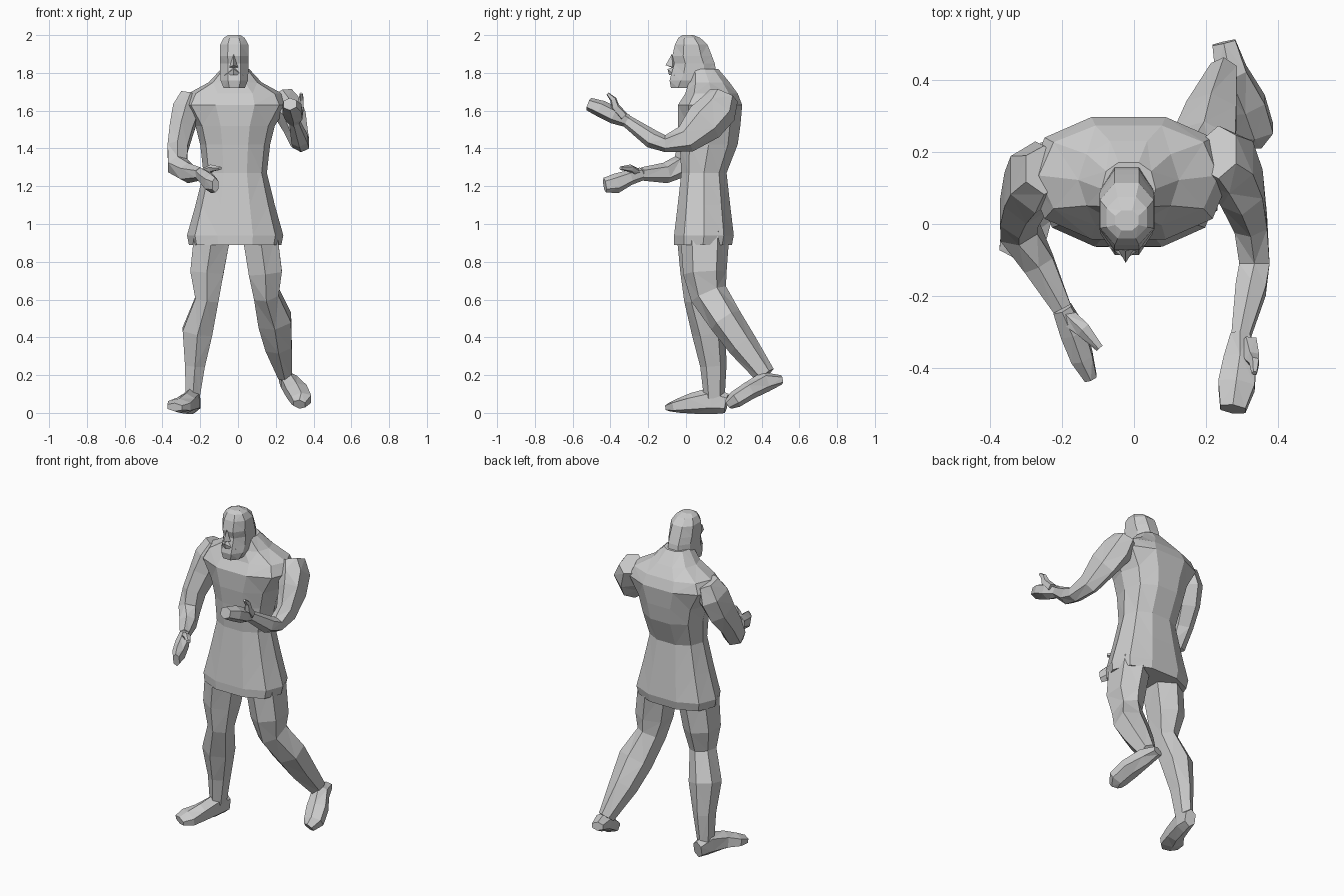
import bpy, bmesh
from math import cos, sin, tau
from mathutils import Vector

default_cube = bpy.data.objects.get("Cube")
if default_cube:
    bpy.data.objects.remove(default_cube, do_unlink=True)

# Single plain clay colour
clay = bpy.data.materials.new("clay grey")
clay.use_nodes = True
grey = (0.6, 0.6, 0.6, 1)
clay.diffuse_color = grey
clay.node_tree.nodes["Principled BSDF"].inputs["Base Color"].default_value = grey


def finish(name, bm):
    """Turn a bmesh into a flat shaded object with outward normals."""
    bmesh.ops.recalc_face_normals(bm, faces=bm.faces[:])
    mesh = bpy.data.meshes.new(name)
    bm.to_mesh(mesh)
    bm.free()
    mesh.materials.append(clay)
    obj = bpy.data.objects.new(name, mesh)
    bpy.context.collection.objects.link(obj)
    return obj


def power(value, exponent):
    return abs(value) ** exponent * (1 if value >= 0 else -1)


def ring(bm, centre, side, other, sides, turn, square):
    """Add one squarish ring spanned by two half-axis vectors."""
    verts = []
    for i in range(sides):
        angle = tau * (i + turn) / sides
        offset = side * power(cos(angle), square) + other * power(sin(angle), square)
        verts.append(bm.verts.new(centre + offset))
    return verts


def skin(name, bm, rings):
    """Bridge consecutive rings and cap both ends."""
    for low, high in zip(rings, rings[1:]):
        count = len(low)
        for i in range(count):
            j = (i + 1) % count
            bm.faces.new((low[i], low[j], high[j], high[i]))
    bm.faces.new(rings[0])
    bm.faces.new(rings[-1])
    bmesh.ops.triangulate(bm, faces=[f for f in bm.faces if len(f.verts) == 4],
                          quad_method="SHORT_EDGE")
    return finish(name, bm)


def stack(name, levels, x, sides, turn, square):
    """Body form from level rings: z, front y, back y, half width."""
    bm = bmesh.new()
    rings = []
    for z, front, back, width in levels:
        centre = Vector((x, (front + back) / 2, z))
        depth = Vector((0, (back - front) / 2, 0))
        rings.append(ring(bm, centre, Vector((width, 0, 0)), depth, sides, turn, square))
    return skin(name, bm, rings)


def limb(name, stations, sides=6, turn=0.5, square=0.9):
    """Limb along a path: x, y, z, half width, half depth."""
    bm = bmesh.new()
    points = [Vector(s[:3]) for s in stations]
    rings = []
    for i, (point, station) in enumerate(zip(points, stations)):
        ahead = points[min(i + 1, len(points) - 1)]
        behind = points[max(i - 1, 0)]
        along = (ahead - behind).normalized()
        side = Vector((1, 0, 0))
        side = (side - along * side.dot(along)).normalized()
        other = along.cross(side)
        rings.append(ring(bm, point, side * station[3], other * station[4],
                          sides, turn, square))
    return skin(name, bm, rings)


def wedge(name, corners):
    """Small solid wrapped round a few corners."""
    bm = bmesh.new()
    for corner in corners:
        bm.verts.new(corner)
    bmesh.ops.convex_hull(bm, input=bm.verts[:])
    return finish(name, bm)


# Tunic, chest and sloping shoulders
stack("tunic_torso", [
    (.89, -.07, .25, .245),
    (.94, -.07, .26, .255),
    (1.1, -.05, .24, .21),
    (1.27, -.03, .22, .168),
    (1.42, -.04, .28, .185),
    (1.52, -.05, .295, .21),
    (1.63, -.05, .305, .28),
    (1.69, -.01, .28, .25),
    (1.75, .01, .235, .14),
    (1.82, .02, .175, .075),
], x=-.015, sides=10, turn=0, square=.85)

# Bearded head
stack("head", [
    (1.72, -.085, .06, .06),
    (1.76, -.095, .14, .078),
    (1.8, -.085, .17, .08),
    (1.85, -.07, .16, .08),
    (1.89, -.08, .145, .082),
    (1.95, -.065, .12, .08),
    (1.985, -.045, .08, .06),
    (2, -.02, .04, .035),
], x=-.02, sides=8, turn=.5, square=.9)
wedge("nose", [(-.045, -.07, 1.83), (.0, -.07, 1.83),
               (-.023, -.108, 1.84), (-.023, -.075, 1.9), (-.023, -.05, 1.82)])
wedge("moustache", [(-.075, -.06, 1.785), (.03, -.06, 1.785),
                    (-.023, -.098, 1.82), (-.023, -.07, 1.83), (-.023, -.09, 1.79)])

# Legs: the right one planted, the left one trailing
limb("right_leg", [
    (-.135, .08, .95, .11, .13),
    (-.165, .08, .74, .1, .11),
    (-.165, .07, .6, .07, .08),
    (-.215, .12, .43, .09, .09),
    (-.228, .145, .25, .06, .07),
    (-.24, .15, .08, .042, .055),
])
limb("left_leg", [
    (.115, .1, .95, .105, .13),
    (.145, .1, .74, .1, .115),
    (.15, .12, .63, .075, .1),
    (.195, .21, .49, .1, .09),
    (.215, .3, .36, .08, .08),
    (.25, .42, .2, .042, .055),
])

# Feet, heel to toe
limb("right_foot", [
    (-.23, .215, .05, .035, .052),
    (-.245, .14, .065, .048, .072),
    (-.275, .03, .05, .055, .055),
    (-.31, -.04, .038, .075, .038),
    (-.335, -.09, .03, .05, .022),
])
limb("left_foot", [
    (.25, .505, .175, .037, .025),
    (.27, .42, .165, .05, .055),
    (.31, .33, .115, .065, .048),
    (.335, .26, .07, .06, .045),
    (.325, .225, .045, .035, .028),
])

# Arms: the right one across the belly, the left one raised
limb("right_arm", [
    (-.25, .15, 1.68, .06, .07),
    (-.275, .13, 1.6, .08, .105),
    (-.3, .09, 1.5, .07, .1),
    (-.32, .03, 1.4, .06, .08),
    (-.32, -.015, 1.31, .06, .065),
    (-.265, -.11, 1.27, .05, .055),
    (-.2, -.235, 1.265, .03, .035),
])
limb("left_arm", [
    (.235, .2, 1.68, .06, .08),
    (.265, .17, 1.61, .08, .105),
    (.3, .1, 1.54, .068, .11),
    (.325, 0, 1.45, .052, .075),
    (.335, -.11, 1.425, .048, .045),
    (.325, -.18, 1.45, .048, .05),
    (.295, -.32, 1.55, .028, .032),
])

# Hands with curled thumbs
limb("right_hand", [
    (-.2, -.235, 1.265, .03, .035),
    (-.17, -.3, 1.245, .04, .04),
    (-.145, -.37, 1.215, .035, .052),
    (-.12, -.43, 1.205, .02, .04),
])
limb("right_thumb", [
    (-.185, -.26, 1.27, .025, .025),
    (-.14, -.295, 1.295, .022, .02),
    (-.095, -.345, 1.295, .012, .01),
], sides=5)
limb("left_hand", [
    (.295, -.31, 1.545, .03, .034),
    (.295, -.38, 1.575, .052, .045),
    (.285, -.45, 1.61, .058, .045),
    (.275, -.515, 1.635, .04, .035),
])
limb("left_thumb", [
    (.32, -.33, 1.57, .025, .025),
    (.33, -.375, 1.62, .022, .024),
    (.335, -.385, 1.66, .015, .018),
    (.335, -.415, 1.69, .008, .008),
], sides=5)
